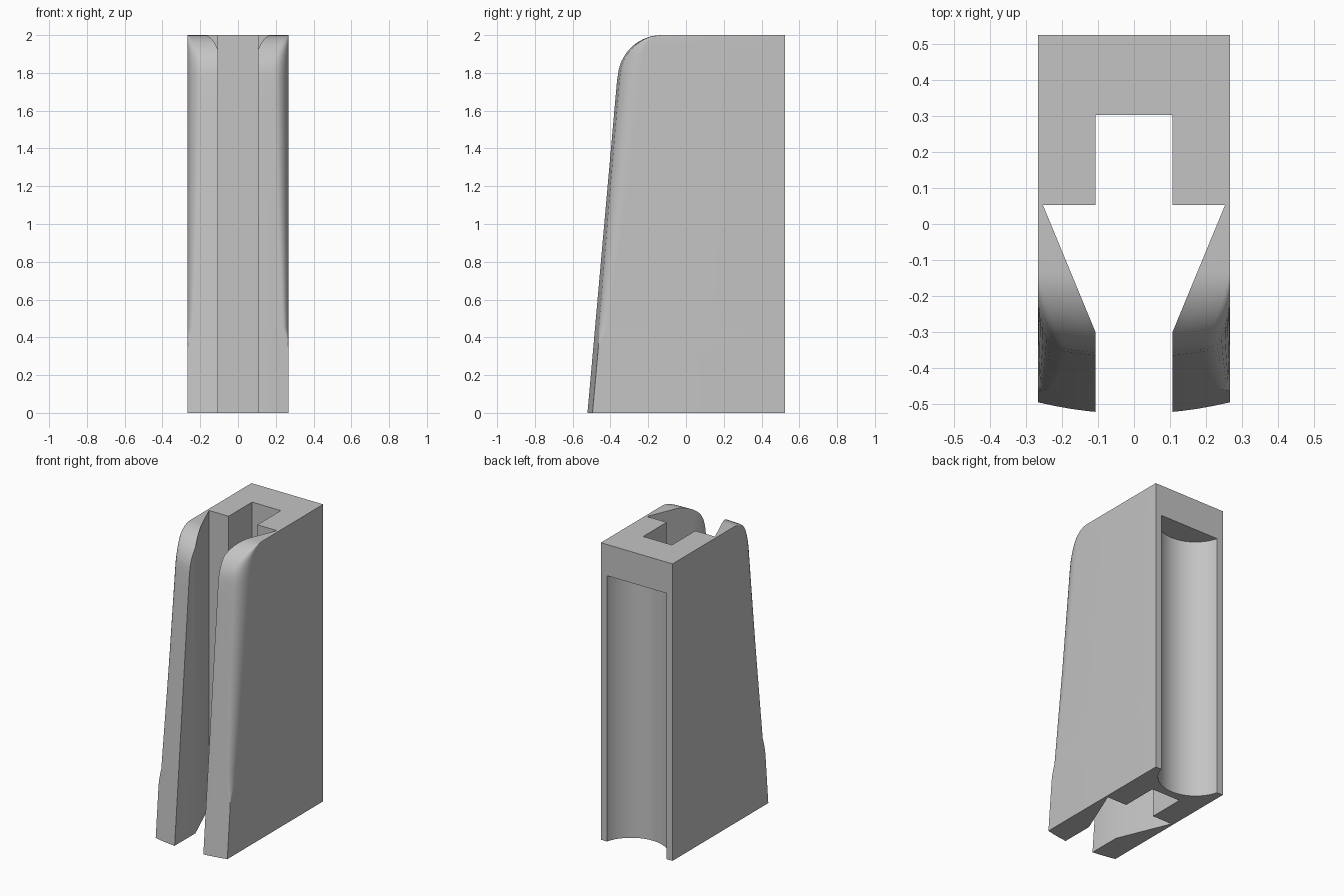
import bpy, bmesh, math

if "Cube" in bpy.data.objects:
    bpy.data.objects.remove(bpy.data.objects["Cube"], do_unlink=True)

HALF, BACK, TOP = 0.267, 0.525, 2.0
ROUND_Y = -0.13

grey = bpy.data.materials.new("plain grey")
grey.use_nodes = True
grey.diffuse_color = (0.55, 0.55, 0.55, 1)
grey.node_tree.nodes["Principled BSDF"].inputs["Base Color"].default_value = (0.55, 0.55, 0.55, 1)


def loft(name, rings):
    """Closed solid through a stack of equal-length rings."""
    bm = bmesh.new()
    loops = [[bm.verts.new(p) for p in ring] for ring in rings]
    for a, b in zip(loops, loops[1:]):
        for i in range(len(a)):
            j = (i + 1) % len(a)
            bm.faces.new((a[i], a[j], b[j], b[i]))
    bm.faces.new(loops[0][::-1])
    bm.faces.new(loops[-1])
    bmesh.ops.recalc_face_normals(bm, faces=bm.faces)
    mesh = bpy.data.meshes.new(name)
    bm.to_mesh(mesh)
    bm.free()
    mesh.materials.append(grey)
    obj = bpy.data.objects.new(name, mesh)
    bpy.context.collection.objects.link(obj)
    return obj


def prism(name, outline, z0, z1):
    return loft(name, [[(x, y, z) for x, y in outline] for z in (z0, z1)])


def rounded(z, line_y, radius):
    """Sloped line that rolls over into the flat top."""
    dz = z - (TOP - radius)
    if dz <= 0:
        return line_y
    arc = ROUND_Y - math.sqrt(max(radius ** 2 - dz ** 2, 0))
    return max(line_y, arc)


def front_y(x, z):
    bow = 0.45 * x * x * min(1, math.sqrt(max(TOP - z, 0) / 0.237))
    return rounded(z, -0.527 + 0.089 * z, 0.237) + bow


def side_y(z):
    """Where the softened front corner meets the flat side."""
    edge = front_y(HALF, z)
    if z < 0.32:
        y = edge
    elif z < 0.45:
        y = edge + 0.04 * ((z - 0.32) / 0.13) ** 2
    elif z < 1.13:
        y = -0.415 + 0.1 * (z - 0.45) / 0.68
    else:
        y = rounded(z, -0.315 + 0.123 * (z - 1.13), 0.088)
    return max(y, edge + 0.001)


def section(z):
    ys = side_y(z)
    w = min(0.08, 0.8 * (ys - front_y(HALF, z)))
    xw = HALF - w
    yw = front_y(xw, z)
    half = [(xw * i / 6, front_y(xw * i / 6, z)) for i in range(1, 6)]
    for i in range(9):
        t = math.pi / 2 * i / 8
        half.append((xw + w * math.sin(t), ys - (ys - yw) * math.cos(t)))
    half.append((HALF, BACK))
    ring = [(0, front_y(0, z))] + half + [(-x, y) for x, y in reversed(half)]
    return [(x, y, z) for x, y in ring]


# Tapered block with softened front corners and rolled front top
levels = [0, 0.32] + [0.32 + 0.13 * i / 6 for i in range(1, 7)]
levels += [0.45 + 1.31 * i / 12 for i in range(1, 13)]
levels += [1.76 + 0.24 * math.sin(math.pi / 2 * i / 14) for i in range(1, 15)]
body = loft("slotted_block", [section(z) for z in levels])

# Through channel: rear keyway, flared middle and front slot
half = [(0.107, -0.8), (0.107, -0.3), (0.253, 0.053), (0.107, 0.053), (0.107, 0.303)]
channel = prism("channel_cutter", half + [(-x, y) for x, y in reversed(half)], -0.1, 2.1)

# Curved scoop in the back
R, CY, CHORD = 0.23, BACK + 0.06, 0.222
a = math.asin(CHORD / R)
arc = [(R * math.sin(t), CY - R * math.cos(t)) for t in (-a + 2 * a * i / 32 for i in range(33))]
scoop = prism("scoop_cutter", arc + [(CHORD, 0.7), (-CHORD, 0.7)], -0.1, 1.79)

bpy.ops.object.select_all(action="DESELECT")
bpy.context.view_layer.objects.active = body
body.select_set(True)
for cutter in (channel, scoop):
    cutter.hide_render = True
    mod = body.modifiers.new(cutter.name, "BOOLEAN")
    mod.operation = "DIFFERENCE"
    mod.solver = "EXACT"
    mod.object = cutter
    bpy.ops.object.modifier_apply(modifier=mod.name)
    bpy.data.objects.remove(cutter, do_unlink=True)
bpy.ops.object.shade_smooth_by_angle(angle=math.radians(30))
